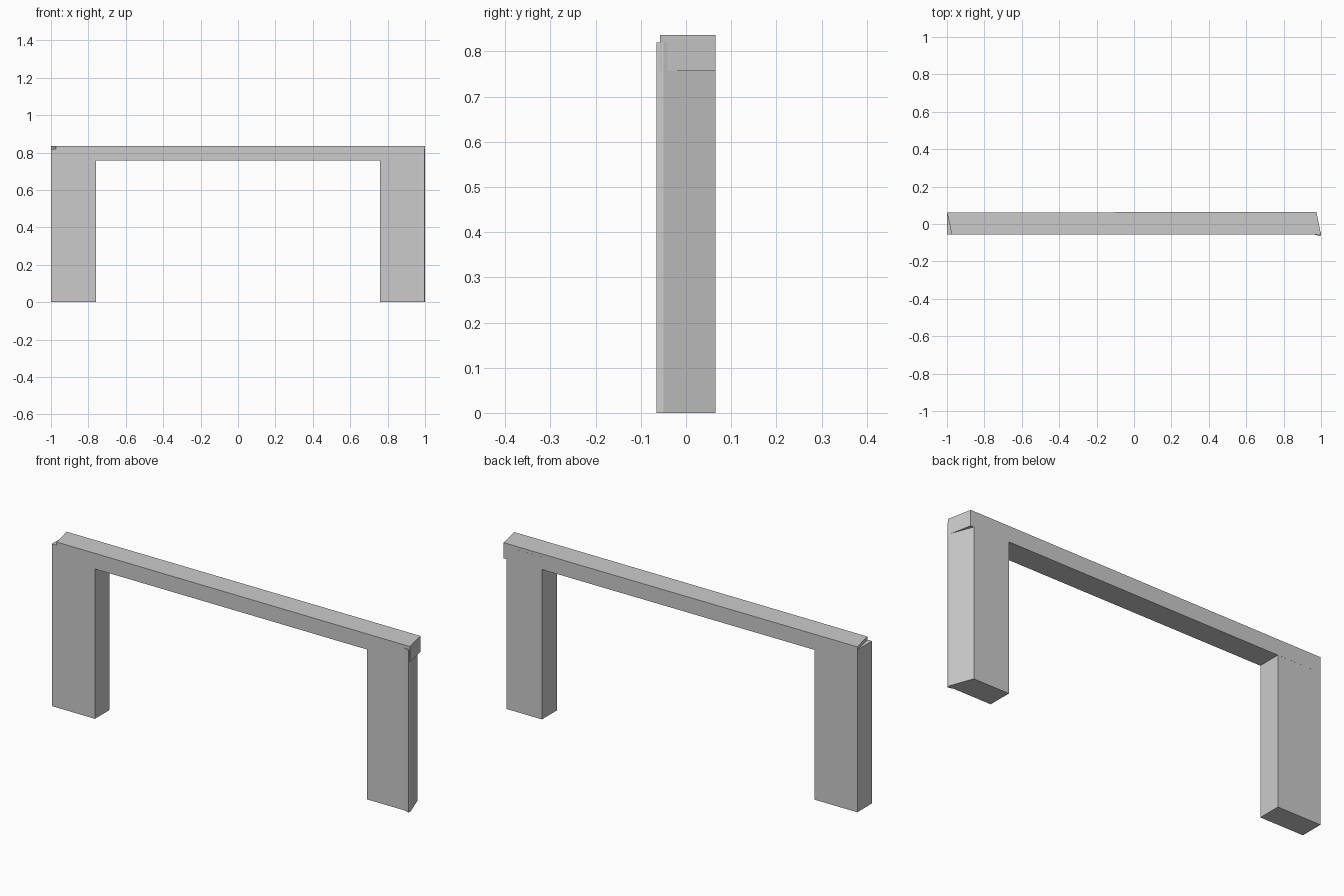
import bpy
import bmesh

if "Cube" in bpy.data.objects:
    bpy.data.objects.remove(bpy.data.objects["Cube"])


def prism(name, outline, z0, z1):
    """Extrude a plan outline (x, y) between two heights."""
    bm = bmesh.new()
    base = bm.faces.new([bm.verts.new((x, y, z0)) for x, y in outline])
    top = bmesh.ops.extrude_face_region(bm, geom=[base])["geom"]
    verts = [g for g in top if isinstance(g, bmesh.types.BMVert)]
    bmesh.ops.translate(bm, verts=verts, vec=(0, 0, z1 - z0))
    bmesh.ops.recalc_face_normals(bm, faces=bm.faces)
    mesh = bpy.data.meshes.new(name)
    bm.to_mesh(mesh)
    bm.free()
    obj = bpy.data.objects.new(name, mesh)
    bpy.context.collection.objects.link(obj)
    return obj


FRONT, BACK_L, BACK_R = -0.057, 0.061, 0.065
LEG_TOP, BEAM_LOW, BEAM_TOP = 0.82, 0.757, 0.836

# Plain rectangular left leg
prism("left_leg", [(-1, FRONT), (-0.76, FRONT), (-0.76, BACK_L), (-1, BACK_L)],
      0, LEG_TOP)

# Right leg with a slanted end and a small projecting front corner
prism("right_leg", [(0.76, FRONT), (0.967, FRONT), (0.998, -0.065),
                    (1, -0.05), (0.958, BACK_R), (0.76, BACK_R)],
      0, LEG_TOP)

# Crossbeam with skewed ends
prism("crossbeam", [(-0.974, FRONT), (1, FRONT), (0.975, BACK_R),
                    (-1, BACK_L)],
      BEAM_LOW, BEAM_TOP)
